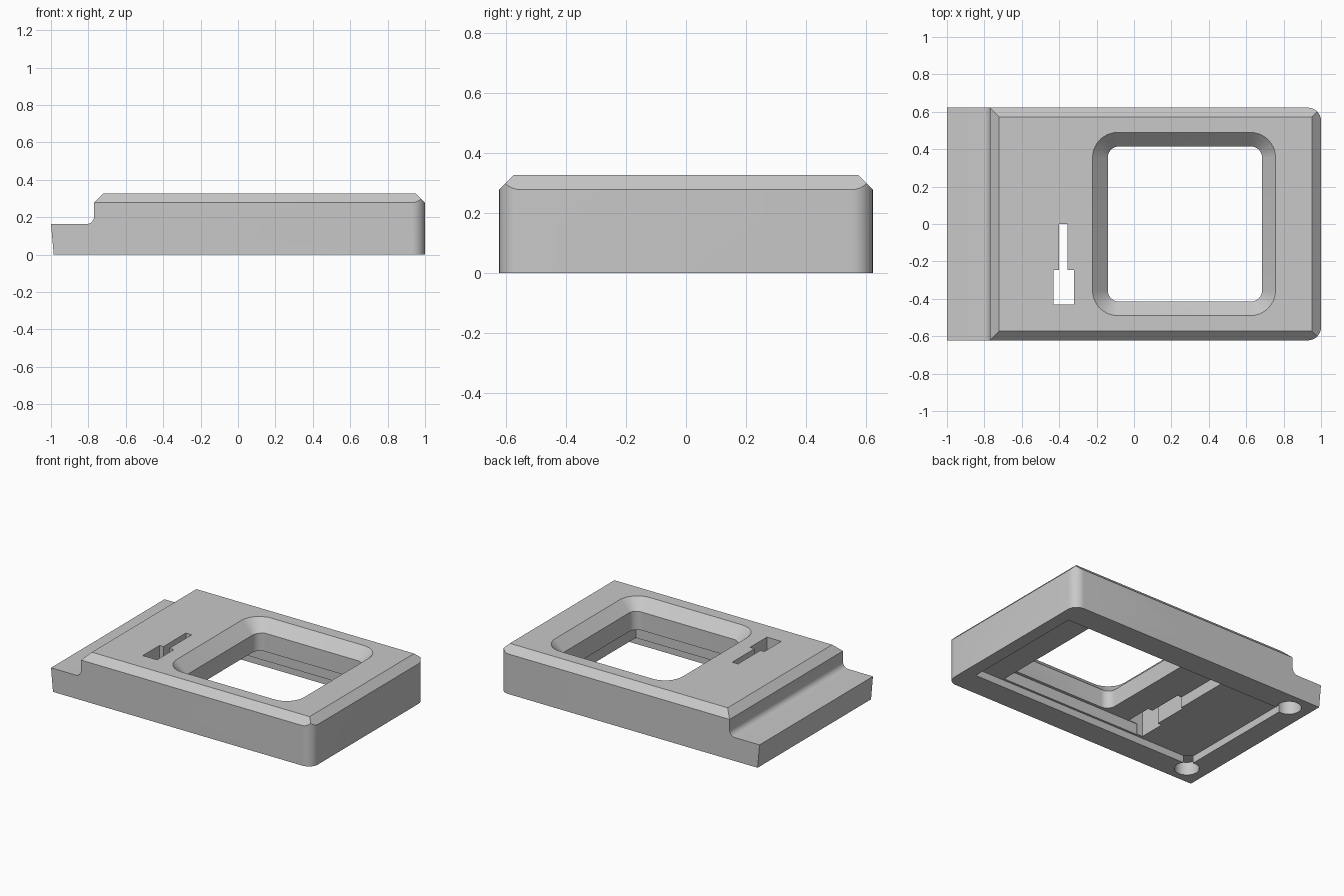
import bpy, bmesh, math

if "Cube" in bpy.data.objects:
    bpy.data.objects.remove(bpy.data.objects["Cube"])

grey = bpy.data.materials.new("mid grey")
grey.diffuse_color = (0.58, 0.58, 0.58, 1)
grey.use_nodes = True
grey.node_tree.nodes["Principled BSDF"].inputs["Base Color"].default_value = grey.diffuse_color


def rounded(x0, x1, y0, y1, r=(0, 0, 0, 0), n=8):
    """Outline of a rectangle; r holds radii for corners x1y1, x0y1, x0y0, x1y0."""
    pts = []
    corners = [(x1, y1, -1, -1), (x0, y1, 1, -1), (x0, y0, 1, 1), (x1, y0, -1, 1)]
    for k, (cx, cy, sx, sy) in enumerate(corners):
        if r[k] == 0:
            pts.append((cx, cy))
            continue
        for i in range(n + 1):
            a = math.pi / 2 * (k + i / n)
            pts.append((cx + sx * r[k] + r[k] * math.cos(a),
                        cy + sy * r[k] + r[k] * math.sin(a)))
    return pts


def loft(name, low, high):
    """Solid between two matching loops of 3D points."""
    bm = bmesh.new()
    a = [bm.verts.new(p) for p in low]
    b = [bm.verts.new(p) for p in high]
    n = len(a)
    bm.faces.new(a[::-1])
    bm.faces.new(b)
    for i in range(n):
        j = (i + 1) % n
        bm.faces.new((a[i], a[j], b[j], b[i]))
    bmesh.ops.recalc_face_normals(bm, faces=bm.faces)
    me = bpy.data.meshes.new(name)
    bm.to_mesh(me)
    bm.free()
    me.materials.append(grey)
    ob = bpy.data.objects.new(name, me)
    bpy.context.collection.objects.link(ob)
    return ob


def upright(name, outline, z0, z1):
    return loft(name, [(x, y, z0) for x, y in outline], [(x, y, z1) for x, y in outline])


def combine(body, tool, operation):
    mod = body.modifiers.new(operation.lower(), 'BOOLEAN')
    mod.operation = operation
    mod.solver = 'EXACT'
    mod.object = tool
    bpy.context.view_layer.objects.active = body
    bpy.ops.object.modifier_apply(modifier=mod.name)
    bpy.data.objects.remove(tool, do_unlink=True)


W, H, C = 0.622, 0.327, 0.049
STEP = 0.163

# Side profile: slanted end, low step with a fillet, chamfered top
fillet = [(-0.81 + 0.04 * math.sin(a), STEP + 0.04 - 0.04 * math.cos(a))
          for a in [math.pi / 2 * i / 8 for i in range(9)]]
side = [(-0.985, 0), (1, 0), (1, H - C), (1 - C, H), (-0.77 + C, H), (-0.77, H - C)]
side += fillet[::-1] + [(-1, STEP)]
body = loft("housing", [(x, -W, z) for x, z in side], [(x, W, z) for x, z in side])

# Chamfers along the long sides
cross = [(-W, -0.1), (W, -0.1), (W, H - C), (W - C, H), (W - C, H + 0.1),
         (C - W, H + 0.1), (C - W, H), (-W, H - C)]
combine(body, loft("side_chamfers", [(-1.2, y, z) for y, z in cross],
                   [(1.2, y, z) for y, z in cross]), 'INTERSECT')

# Rounded upright corners on one end
combine(body, upright("corner_rounding", rounded(-1.2, 1, -W, W, (0.07, 0, 0, 0.07)), -0.2, 0.6),
        'INTERSECT')

# Shallow underside pocket, deeper in the middle, with round reliefs in two corners
combine(body, upright("pocket", rounded(-0.83, 0.91, -0.45, 0.45), -0.1, 0.05), 'DIFFERENCE')
combine(body, upright("deep_pocket", rounded(-0.385, 0.69, -0.435, 0.435), -0.1, 0.125), 'DIFFERENCE')
for s in (-1, 1):
    circle = [(-0.845 + 0.078 * math.cos(math.tau * i / 32),
               s * 0.495 + 0.078 * math.sin(math.tau * i / 32)) for i in range(32)]
    combine(body, upright("corner_relief", circle, -0.1, 0.09), 'DIFFERENCE')

# Window opening and its flared rim
combine(body, upright("window", rounded(-0.14, 0.685, -0.415, 0.415, (0.06,) * 4), -0.1, 0.5), 'DIFFERENCE')


def rim(g):
    return [(x, y, H - 0.075 + g) for x, y in
            rounded(-0.147 - g, 0.682 + g, -0.415 - g, 0.415 + g, (0.06 + g,) * 4)]


combine(body, loft("window_rim", rim(-0.01), rim(0.085)), 'DIFFERENCE')

# Keyhole-shaped slot
slot = [(-0.43, -0.43), (-0.32, -0.43), (-0.32, -0.245), (-0.355, -0.245),
        (-0.355, 0), (-0.40, 0), (-0.40, -0.245), (-0.43, -0.245)]
combine(body, upright("slot", slot, -0.1, 0.5), 'DIFFERENCE')

# Smooth the rounded areas only
bpy.ops.object.select_all(action='DESELECT')
body.select_set(True)
bpy.context.view_layer.objects.active = body
bpy.ops.object.shade_smooth_by_angle(angle=math.radians(30))
